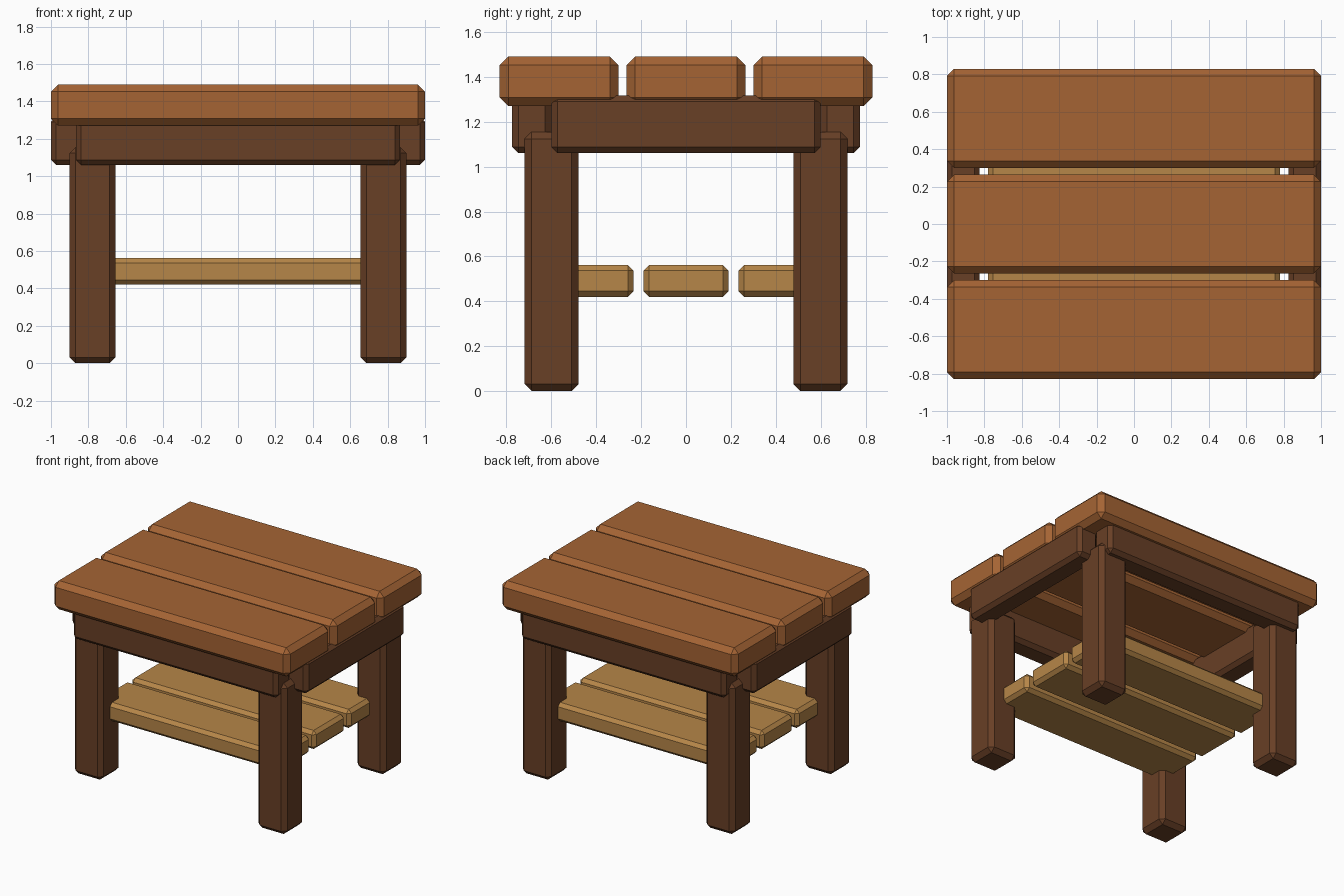
import bpy

if "Cube" in bpy.data.objects:
    bpy.data.objects.remove(bpy.data.objects["Cube"])


def material(name, rgb):
    m = bpy.data.materials.new(name)
    m.diffuse_color = (*rgb, 1)
    m.use_nodes = True
    m.node_tree.nodes["Principled BSDF"].inputs["Base Color"].default_value = m.diffuse_color
    return m


top_wood = material("warm_wood", (0.376, 0.127, 0.034))
frame_wood = material("dark_wood", (0.138, 0.050, 0.019))
shelf_wood = material("pale_wood", (0.468, 0.238, 0.065))


def beam(name, x, y, z, chamfer, mat):
    """Chamfered box from (min, max) ranges on each axis."""
    bpy.ops.mesh.primitive_cube_add(
        size=1, location=[(a + b) / 2 for a, b in (x, y, z)])
    ob = bpy.context.object
    ob.name = name
    ob.scale = [b - a for a, b in (x, y, z)]
    bpy.ops.object.transform_apply(location=False, rotation=False, scale=True)
    bev = ob.modifiers.new("chamfer", 'BEVEL')
    bev.width = chamfer
    bev.segments = 1
    ob.data.materials.append(mat)
    return ob


def span(sign, near, far):
    """Range on the given side of the centre."""
    return tuple(sorted((sign * near, sign * far)))


# Table top and lower shelf: three planks each
for i, side in ((-1, "front"), (0, "middle"), (1, "back")):
    c = i * 0.565
    beam(f"{side}_top_plank", (-1, 1), (c - 0.265, c + 0.265), (1.27, 1.49),
         0.038, top_wood)
    c = i * 0.423
    beam(f"{side}_shelf_plank", (-0.78, 0.78), (c - 0.189, c + 0.189),
         (0.42, 0.562), 0.025, shelf_wood)

# Aprons under the top
for s, side in ((-1, "front"), (1, "back")):
    beam(f"{side}_apron", (-0.867, 0.867), span(s, 0.60, 0.775), (1.06, 1.318),
         0.028, frame_wood)
for s, side in ((-1, "left"), (1, "right")):
    beam(f"{side}_apron", span(s, 0.825, 1.0), (-0.60, 0.60), (1.06, 1.318),
         0.028, frame_wood)

# Four legs, notched into the apron corners
for sx, lr in ((-1, "left"), (1, "right")):
    for sy, fb in ((-1, "front"), (1, "back")):
        beam(f"{fb}_{lr}_leg", span(sx, 0.655, 0.90), span(sy, 0.478, 0.72),
             (0, 1.155), 0.032, frame_wood)
